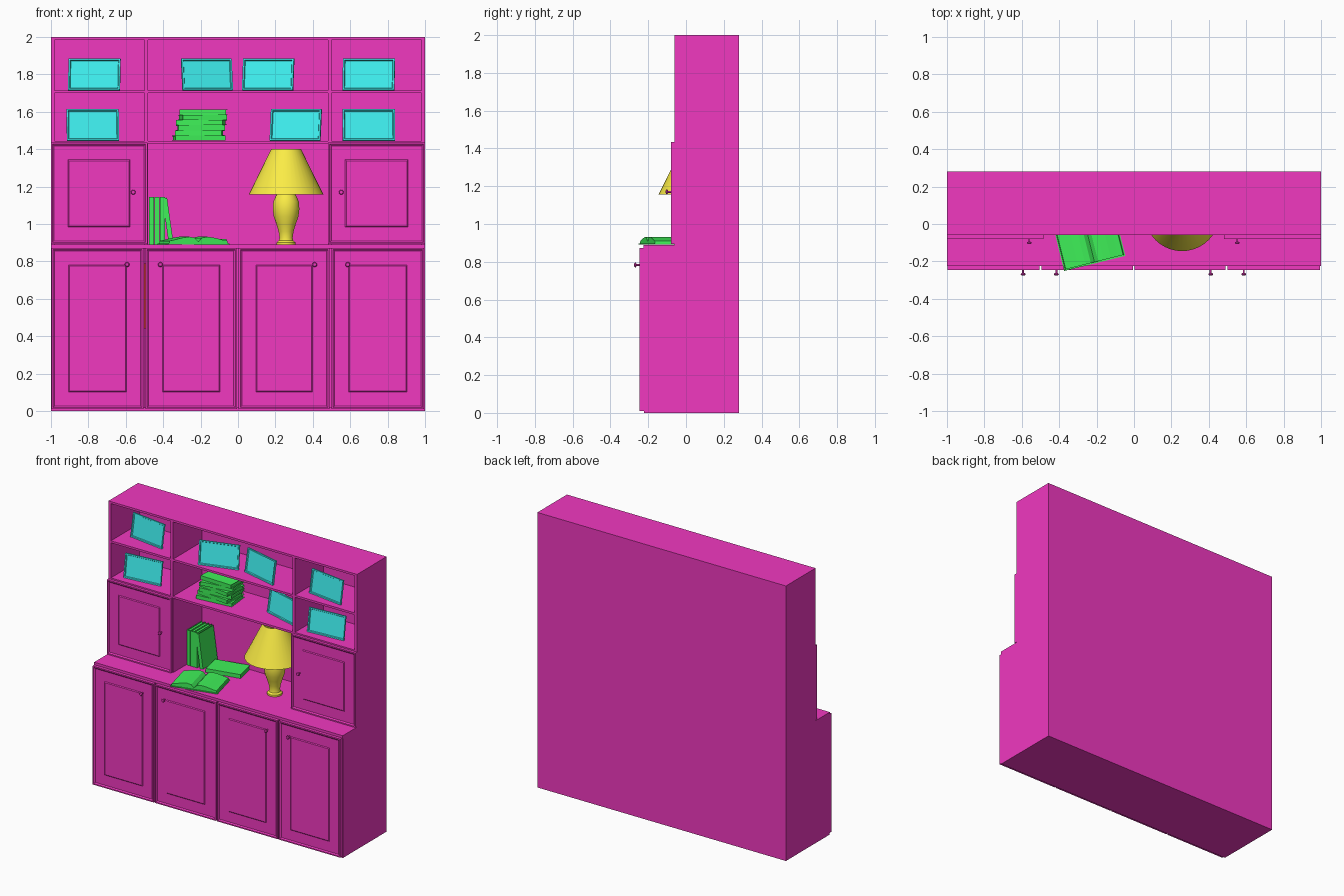
import bpy, bmesh, math, random
from mathutils import Matrix, Vector

if "Cube" in bpy.data.objects:
    bpy.data.objects.remove(bpy.data.objects["Cube"])

random.seed(4)


def material(name, rgb):
    m = bpy.data.materials.new(name)
    m.diffuse_color = (*rgb, 1)
    m.use_nodes = True
    m.node_tree.nodes["Principled BSDF"].inputs["Base Color"].default_value = m.diffuse_color
    return m


PINK = material("cabinet_pink", (0.88, 0.04, 0.53))
GREEN = material("book_green", (0.05, 0.88, 0.10))
CYAN = material("frame_cyan", (0.05, 0.88, 0.88))
YELLOW = material("lamp_yellow", (0.96, 0.84, 0.06))
RED = material("accent_red", (0.9, 0.05, 0.05))


def add_box(bm, x0, x1, y0, y1, z0, z1):
    m = Matrix.Translation(((x0 + x1) / 2, (y0 + y1) / 2, (z0 + z1) / 2))
    m = m @ Matrix.Diagonal((x1 - x0, y1 - y0, z1 - z0, 1))
    bmesh.ops.create_cube(bm, size=1, matrix=m)


def finish(bm, name, mat, matrix=None):
    bmesh.ops.recalc_face_normals(bm, faces=bm.faces)
    me = bpy.data.meshes.new(name)
    bm.to_mesh(me)
    bm.free()
    me.materials.append(mat)
    ob = bpy.data.objects.new(name, me)
    bpy.context.collection.objects.link(ob)
    if matrix is not None:
        ob.matrix_world = matrix
    return ob


def board(name, *dims, mat=PINK):
    bm = bmesh.new()
    add_box(bm, *dims)
    return finish(bm, name, mat)


def smooth(ob):
    bpy.ops.object.select_all(action='DESELECT')
    ob.select_set(True)
    bpy.context.view_layer.objects.active = ob
    bpy.ops.object.shade_smooth_by_angle(angle=math.radians(35))


def place(x, y, z, rz=0, rx=0, ry=0):
    r = math.radians
    return (Matrix.Translation((x, y, z)) @ Matrix.Rotation(r(rz), 4, 'Z')
            @ Matrix.Rotation(r(ry), 4, 'Y') @ Matrix.Rotation(r(rx), 4, 'X'))


def inset_front(bm, steps):
    # repeated insets on the face that looks towards -y
    bm.normal_update()
    face = min(bm.faces, key=lambda f: f.normal.y)
    for thick, depth in steps:
        bmesh.ops.inset_region(bm, faces=[face], thickness=thick, depth=depth)


def lathe(name, profile, matrix, mat, seg=40):
    bm = bmesh.new()
    vs = [bm.verts.new((r, 0, z)) for r, z in profile]
    es = [bm.edges.new(p) for p in zip(vs, vs[1:])]
    bmesh.ops.spin(bm, geom=vs + es, axis=(0, 0, 1), cent=(0, 0, 0),
                   steps=seg, angle=math.tau, use_duplicate=False)
    bmesh.ops.remove_doubles(bm, verts=bm.verts, dist=1e-5)
    ob = finish(bm, name, mat, matrix)
    smooth(ob)
    return ob


# carcass: sides, backs, counter, shelves
for s, side in ((-1, "left"), (1, "right")):
    a, b = sorted((s * 0.98, s * 1.0))
    board(f"lower_side_{side}", a, b, -0.223, 0.28, 0, 0.87)
    board(f"upper_side_{side}", a, b, -0.06, 0.28, 0.89, 2)
    c, d = sorted((s * 0.48, s * 0.50))
    board(f"upper_divider_{side}", c, d, -0.06, 0.27, 0.89, 1.985)
    board(f"lower_divider_{side}", c, d, -0.21, 0.27, 0.02, 0.87)
    a, b = sorted((s * 0.49, s * 0.98))
    for z in (1.43, 1.70):
        board(f"side_shelf_{side}", a, b, -0.06, 0.27, z, z + 0.015)
for z in (1.43, 1.70):
    board("centre_shelf", -0.48, 0.48, -0.06, 0.27, z, z + 0.015)
board("counter", -1, 1, -0.225, 0.28, 0.87, 0.89)
board("base_floor", -0.98, 0.98, -0.223, 0.28, 0, 0.02)
board("top_board", -0.98, 0.98, -0.06, 0.28, 1.985, 2)
board("lower_back", -0.98, 0.98, 0.27, 0.28, 0.02, 0.87)
board("upper_back", -0.98, 0.98, 0.27, 0.28, 0.89, 1.985)
board("red_strip", -0.503, -0.495, -0.219, -0.213, 0.44, 0.79, mat=RED)


# panelled doors with knobs
def door(name, x0, x1, z0, z1, y_front, y_back, knob_x, knob_z):
    bm = bmesh.new()
    add_box(bm, x0, x1, y_front, y_back, z0, z1)
    inset_front(bm, [(0.012, 0), (0.012, -0.007), (0.105, 0), (0.008, 0.005)])
    finish(bm, name, PINK)
    prof = [(0, 0), (0.005, 0), (0.005, 0.016), (0.012, 0.02), (0.013, 0.025),
            (0.009, 0.029), (0, 0.03)]
    lathe(name + "_knob", prof, place(knob_x, y_front + 0.002, knob_z, rx=90), PINK, 16)


for i, (x0, x1, k) in enumerate([(-0.997, -0.505, -0.593), (-0.495, -0.006, -0.415),
                                 (0.004, 0.49, 0.41), (0.50, 0.995, 0.587)]):
    door(f"lower_door_{i + 1}", x0, x1, 0.01, 0.872, -0.247, -0.223, k, 0.783)
door("upper_door_left", -1, -0.485, 0.893, 1.435, -0.08, -0.06, -0.56, 1.17)
door("upper_door_right", 0.482, 1, 0.893, 1.435, -0.08, -0.06, 0.552, 1.17)

# picture frames with easel struts
for x, y, z, turn in [(-0.77, 0.06, 1.715, -8), (-0.162, 0.02, 1.715, 17),
                      (0.158, 0.03, 1.715, -14), (0.697, 0.02, 1.715, -8),
                      (-0.775, 0.02, 1.445, 6), (0.305, 0.07, 1.445, -16),
                      (0.70, 0.02, 1.445, 4)]:
    bm = bmesh.new()
    add_box(bm, -0.14, 0.14, -0.007, 0.007, 0, 0.17)
    inset_front(bm, [(0.012, 0), (0.005, -0.007)])
    finish(bm, "picture_frame", CYAN, place(x, y - 0.012, z + 0.001, turn, rx=-9))
    bm = bmesh.new()
    add_box(bm, -0.02, 0.02, -0.003, 0.003, -0.125, 0)
    finish(bm, "frame_strut", CYAN,
           place(x, y + 0.014, z + 0.125, turn, rx=22))


# closed book lying flat: two covers, spine on -y, page block
def book(name, matrix, w, d, t):
    bm = bmesh.new()
    c = 0.003
    add_box(bm, -w / 2, w / 2, -d / 2, d / 2, 0, c)
    add_box(bm, -w / 2, w / 2, -d / 2, d / 2, t - c, t)
    add_box(bm, -w / 2, w / 2, -d / 2, -d / 2 + c, c, t - c)
    add_box(bm, -w / 2 + 0.006, w / 2 - 0.006, -d / 2 + c, d / 2 - 0.006, c, t - c)
    finish(bm, name, GREEN, matrix)


# stack on the shelf
z = 1.446
for x, w, t, turn in [(-0.21, 0.27, 0.026, 6), (-0.205, 0.25, 0.027, -5),
                      (-0.20, 0.25, 0.028, 4), (-0.195, 0.25, 0.027, -8),
                      (-0.19, 0.24, 0.027, 9), (-0.185, 0.25, 0.028, -2)]:
    book("stacked_book", place(x, 0.10 + random.uniform(-0.01, 0.01), z, turn), w, 0.17, t)
    z += t + 0.0005

# upright books, the last one leaning
for x in (-0.448, -0.419, -0.391):
    book("upright_book", place(x, 0.175, 1.018, ry=-90), 0.255, 0.17, 0.027)
book("leaning_book", place(-0.362, 0.175, 1.017, ry=-98), 0.25, 0.17, 0.025)
book("flat_book", place(-0.20, 0.17, 0.891, 12), 0.25, 0.16, 0.028)

# open book: cross-section of two curved page blocks, extruded
bm = bmesh.new()
half = [(0.0, 0.016), (0.02, 0.036), (0.05, 0.042), (0.09, 0.036), (0.13, 0.026),
        (0.158, 0.02), (0.162, 0.006)]
prof = [(-x, z) for x, z in reversed(half[1:])] + half
face = bm.faces.new([bm.verts.new((x, -0.11, z)) for x, z in prof])
ext = bmesh.ops.extrude_face_region(bm, geom=[face])
bmesh.ops.translate(bm, vec=(0, 0.22, 0),
                    verts=[v for v in ext["geom"] if isinstance(v, bmesh.types.BMVert)])
add_box(bm, -0.168, 0.168, -0.117, 0.117, 0.001, 0.006)
finish(bm, "open_book", GREEN, place(-0.238, -0.097, 0.89, 14))

# lamp
spot = place(0.257, 0.055, 0.89)
lathe("lamp_base", [(0, 0), (0.05, 0), (0.05, 0.012), (0.038, 0.022), (0.035, 0.035),
                    (0.04, 0.07), (0.052, 0.11), (0.066, 0.15), (0.071, 0.19),
                    (0.068, 0.23), (0.056, 0.258), (0.05, 0.268), (0.03, 0.275),
                    (0.012, 0.29), (0.012, 0.40), (0, 0.40)], spot, YELLOW)
lathe("lamp_shade", [(0.2, 0.267), (0.08, 0.51), (0.077, 0.51), (0.197, 0.267),
                     (0.2, 0.267)], spot, YELLOW)
